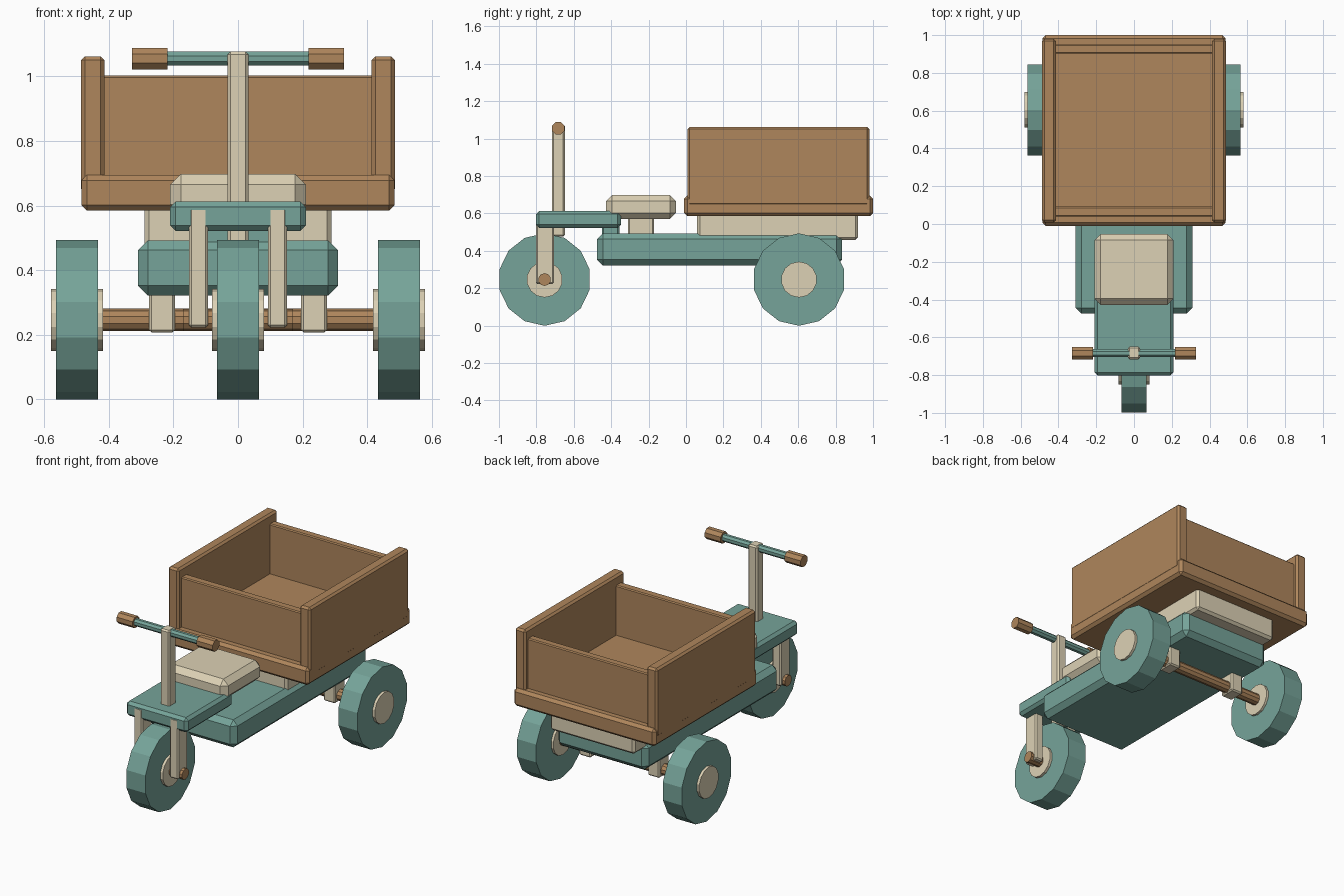
import bpy, bmesh, math
from mathutils import Matrix, Vector

if "Cube" in bpy.data.objects:
    bpy.data.objects.remove(bpy.data.objects["Cube"])


def material(name, rgb):
    m = bpy.data.materials.new(name)
    m.diffuse_color = (*rgb, 1)
    m.use_nodes = True
    m.node_tree.nodes["Principled BSDF"].inputs["Base Color"].default_value = m.diffuse_color
    return m


TEAL = material("teal_paint", (0.18, 0.37, 0.32))
WOOD = material("brown_wood", (0.43, 0.24, 0.107))
CREAM = material("cream_paint", (0.72, 0.64, 0.46))


def finish(name, bm, mat):
    mesh = bpy.data.meshes.new(name)
    bm.to_mesh(mesh)
    bm.free()
    mesh.materials.append(mat)
    obj = bpy.data.objects.new(name, mesh)
    bpy.context.collection.objects.link(obj)
    return obj


def box(name, x, y, z, mat, bevel=0.01):
    """Chamfered box from (min, max) ranges."""
    lo, hi = Vector((x[0], y[0], z[0])), Vector((x[1], y[1], z[1]))
    bm = bmesh.new()
    bmesh.ops.create_cube(bm, size=1, matrix=Matrix.Translation((lo + hi) / 2)
                          @ Matrix.Diagonal((*(hi - lo), 1)))
    bmesh.ops.bevel(bm, geom=bm.edges[:], offset=bevel, segments=1,
                    affect='EDGES', profile=0.5)
    return finish(name, bm, mat)


def rod(name, x, y, z, radius, mat, sides=14):
    """Flat-sided cylinder lying along x between x[0] and x[1]."""
    bm = bmesh.new()
    bmesh.ops.create_cone(
        bm, cap_ends=True, segments=sides, radius1=radius, radius2=radius,
        depth=x[1] - x[0],
        matrix=Matrix.Translation(((x[0] + x[1]) / 2, y, z))
        @ Matrix.Rotation(math.pi / 2, 4, 'Y')
        @ Matrix.Rotation(math.pi / sides, 4, 'Z'))
    return finish(name, bm, mat)


def sided(side, a, b):
    """Range a..b on the +x side, or its mirror on the -x side."""
    return (a, b) if side > 0 else (-b, -a)


SIDES = ((-1, "left"), (1, "right"))
AXLE_Z, FRONT_Y, REAR_Y = 0.246, -0.756, 0.604

# Chassis, raised front deck and the neck joining them
box("chassis", (-0.309, 0.309), (-0.475, 0.835), (0.322, 0.492), TEAL, 0.03)
box("neck", (-0.15, 0.15), (-0.45, -0.355), (0.47, 0.54), TEAL, 0.01)
box("front_deck", (-0.21, 0.21), (-0.802, -0.348), (0.522, 0.613), TEAL, 0.017)

# Seat
box("seat_post", (-0.07, 0.07), (-0.31, -0.17), (0.47, 0.6), CREAM, 0.008)
box("seat", (-0.21, 0.21), (-0.428, -0.053), (0.57, 0.698), CREAM, 0.033)

# Steering post, handlebar and grips
box("steering_post", (-0.032, 0.032), (-0.717, -0.648), (0.476, 1.077), CREAM, 0.009)
rod("handlebar", (-0.23, 0.23), -0.684, 1.055, 0.023, TEAL, 8)
for s, label in SIDES:
    rod(label + "_grip", sided(s, 0.218, 0.328), -0.684, 1.055, 0.036, WOOD, 8)

# Front wheel held by a two-leg fork
rod("front_wheel", (-0.065, 0.065), FRONT_Y, AXLE_Z, 0.247, TEAL)
rod("front_hub", (-0.081, 0.081), FRONT_Y, AXLE_Z, 0.096, CREAM)
rod("front_axle", (-0.17, 0.17), FRONT_Y, AXLE_Z, 0.034, WOOD, 10)
for s, label in SIDES:
    box(label + "_fork_leg", sided(s, 0.093, 0.152), (-0.803, -0.706),
        (0.222, 0.594), CREAM, 0.008)

# Rear axle, hangers and wheels
rod("rear_axle", (-0.5, 0.5), REAR_Y, AXLE_Z, 0.035, WOOD, 10)
for s, label in SIDES:
    box(label + "_axle_hanger", sided(s, 0.195, 0.275),
        (REAR_Y - 0.05, REAR_Y + 0.05), (0.207, 0.36), CREAM, 0.008)
    rod(label + "_rear_wheel", sided(s, 0.433, 0.563), REAR_Y, AXLE_Z, 0.247, TEAL)
    rod(label + "_rear_hub", sided(s, 0.418, 0.579), REAR_Y, AXLE_Z, 0.096, CREAM)

# Open cargo tray on its riser
box("tray_riser", (-0.29, 0.29), (0.06, 0.92), (0.457, 0.61), CREAM, 0.015)
box("tray_floor", (-0.485, 0.485), (-0.01, 1.0), (0.585, 0.695), WOOD, 0.017)
for s, label in SIDES:
    box(label + "_tray_wall", sided(s, 0.413, 0.486), (0.008, 0.98),
        (0.64, 1.062), WOOD, 0.012)
for label, y in (("front", (0.04, 0.092)), ("back", (0.902, 0.952))):
    box(label + "_tray_wall", (-0.43, 0.43), y, (0.64, 1.003), WOOD, 0.006)
